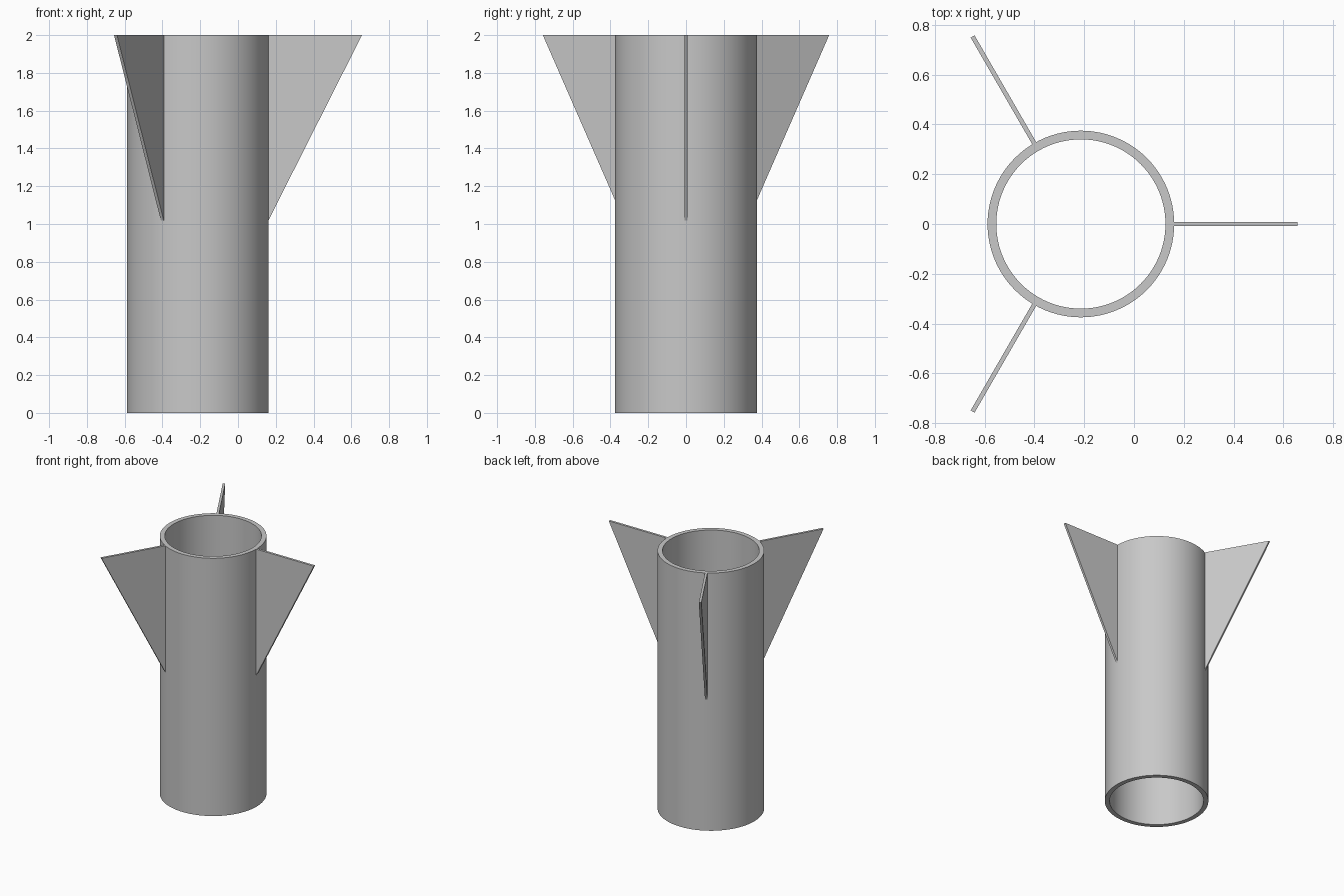
import bpy
import bmesh
from math import cos, sin, pi, radians
from mathutils import Matrix, Vector

cube = bpy.data.objects.get("Cube")
if cube:
    bpy.data.objects.remove(cube, do_unlink=True)

AXIS_X = -0.2135
HEIGHT = 2.0
OUTER, INNER = 0.375, 0.34
FIN_TIP, FIN_LOW, FIN_THICK = 0.87, 1.02, 0.018
SEGMENTS = 96

grey = bpy.data.materials.new("plain grey")
grey.use_nodes = True
colour = (0.58, 0.58, 0.58, 1)
grey.diffuse_color = colour
grey.node_tree.nodes["Principled BSDF"].inputs["Base Color"].default_value = colour


def add_object(name, bm):
    bmesh.ops.recalc_face_normals(bm, faces=bm.faces)
    mesh = bpy.data.meshes.new(name)
    bm.to_mesh(mesh)
    bm.free()
    mesh.materials.append(grey)
    obj = bpy.data.objects.new(name, mesh)
    obj.location.x = AXIS_X
    bpy.context.collection.objects.link(obj)
    return obj


# Open tube: a rectangular wall section turned about the axis
bm = bmesh.new()
section = [(INNER, 0), (OUTER, 0), (OUTER, HEIGHT), (INNER, HEIGHT)]
rings = []
for r, z in section:
    rings.append([bm.verts.new((r * cos(2 * pi * i / SEGMENTS),
                                r * sin(2 * pi * i / SEGMENTS), z))
                  for i in range(SEGMENTS)])
for k, ring in enumerate(rings):
    following = rings[(k + 1) % len(rings)]
    for i in range(SEGMENTS):
        j = (i + 1) % SEGMENTS
        bm.faces.new((ring[i], ring[j], following[j], following[i]))
tube = add_object("tube", bm)
bpy.context.view_layer.objects.active = tube
tube.select_set(True)
bpy.ops.object.shade_smooth_by_angle(angle=radians(30))
tube.select_set(False)

# Three triangular fins, slightly sunk into the wall
root = OUTER - 0.006
root_low = FIN_LOW - 0.012
for name, angle in (("left_fin", 0), ("back_right_fin", 120), ("front_right_fin", 240)):
    bm = bmesh.new()
    outline = [(root, root_low), (FIN_TIP, HEIGHT), (root, HEIGHT)]
    face = bm.faces.new([bm.verts.new((r, -FIN_THICK / 2, z)) for r, z in outline])
    extruded = bmesh.ops.extrude_face_region(bm, geom=[face], use_keep_orig=True)
    moved = [v for v in extruded["geom"] if isinstance(v, bmesh.types.BMVert)]
    bmesh.ops.translate(bm, verts=moved, vec=Vector((0, FIN_THICK, 0)))
    bmesh.ops.rotate(bm, verts=bm.verts, cent=(0, 0, 0),
                     matrix=Matrix.Rotation(radians(angle), 3, "Z"))
    add_object(name, bm)
